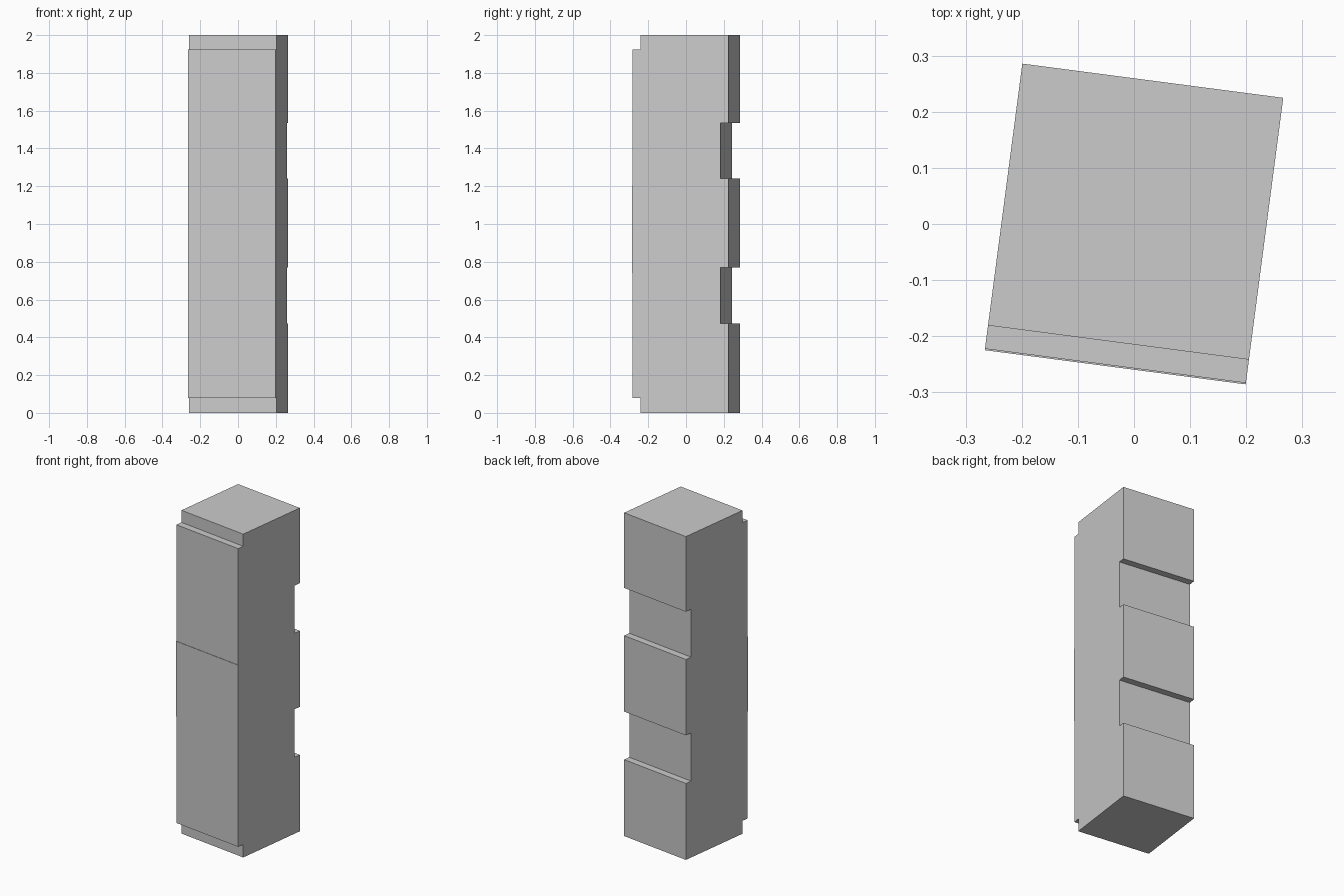
import bpy, bmesh, math
from mathutils import Matrix

if "Cube" in bpy.data.objects:
    bpy.data.objects.remove(bpy.data.objects["Cube"])

HALF_WIDTH = 0.2345
BACK, NOTCH = 0.2575, 0.2150
FRONT, BAND, STEP = -0.2550, -0.2575, -0.2130

grey = bpy.data.materials.new("stone grey")
grey.diffuse_color = (0.6, 0.6, 0.6, 1)
grey.use_nodes = True
grey.node_tree.nodes["Principled BSDF"].inputs["Base Color"].default_value = grey.diffuse_color

# Side profile (depth, height): front steps and raised band, going up
profile = [(STEP, 0), (STEP, 0.08), (FRONT, 0.08), (FRONT, 0.74), (BAND, 0.74),
           (BAND, 1.205), (FRONT, 1.205), (FRONT, 1.925), (STEP, 1.925), (STEP, 2)]

# Back with two notches, going down
profile.append((BACK, 2))
for top, bottom in ((1.535, 1.24), (0.77, 0.473)):
    profile += [(BACK, top), (NOTCH, top), (NOTCH, bottom), (BACK, bottom)]
profile.append((BACK, 0))

# Extrude the profile across the width
bm = bmesh.new()
side = bm.faces.new([bm.verts.new((-HALF_WIDTH, y, z)) for y, z in profile])
result = bmesh.ops.extrude_face_region(bm, geom=[side])
moved = [v for v in result["geom"] if isinstance(v, bmesh.types.BMVert)]
bmesh.ops.translate(bm, verts=moved, vec=(2 * HALF_WIDTH, 0, 0))

# Turn the pillar slightly about the vertical axis
bm.transform(Matrix.Rotation(math.radians(-7.47), 4, "Z"))
bmesh.ops.recalc_face_normals(bm, faces=bm.faces)

mesh = bpy.data.meshes.new("notched_pillar")
bm.to_mesh(mesh)
bm.free()
mesh.materials.append(grey)
pillar = bpy.data.objects.new("notched_pillar", mesh)
bpy.context.collection.objects.link(pillar)
